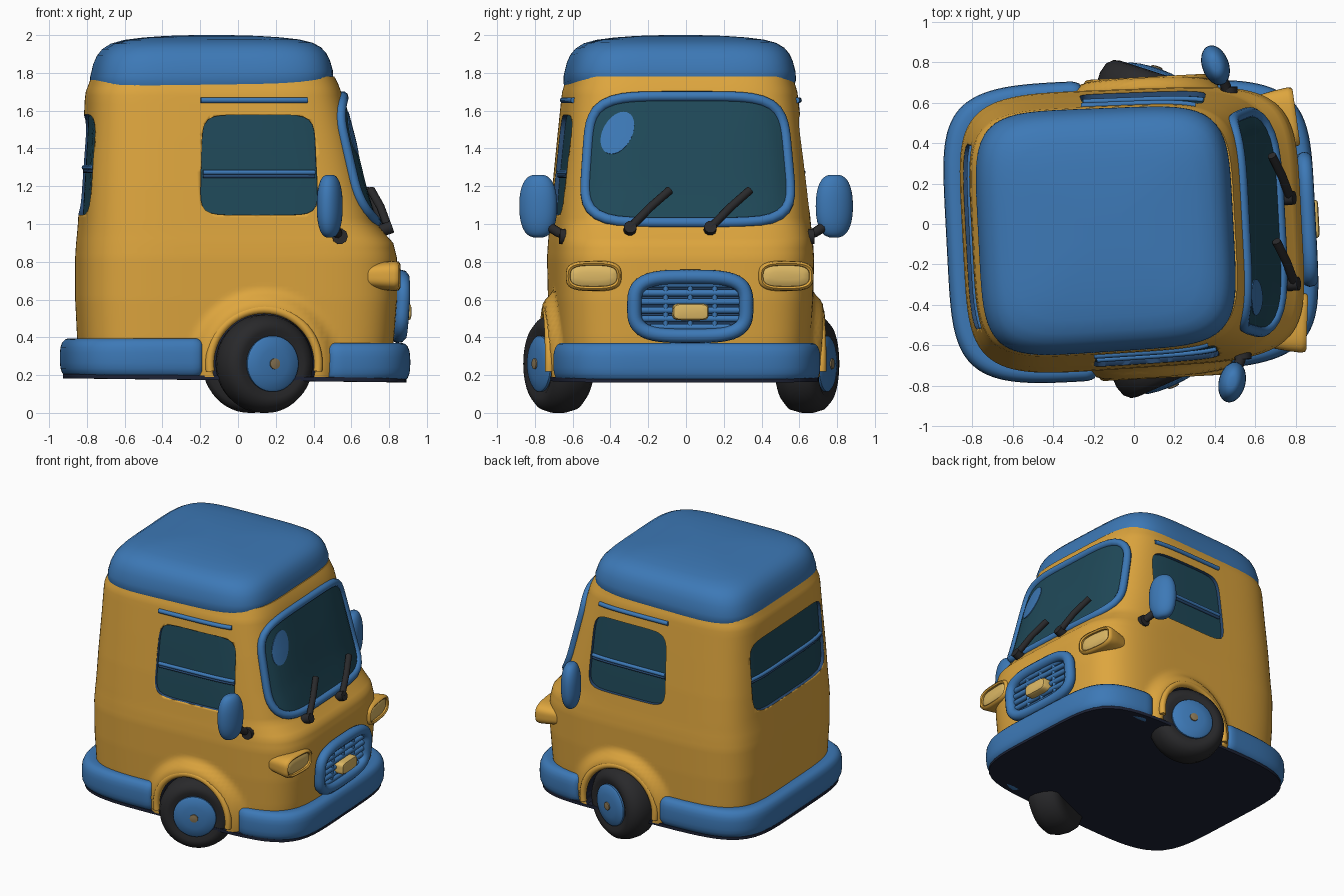
import bpy, bmesh, math
from mathutils import Vector, Matrix
from mathutils.bvhtree import BVHTree

if "Cube" in bpy.data.objects:
    bpy.data.objects.remove(bpy.data.objects["Cube"])

def material(name, rgb):
    m = bpy.data.materials.new(name)
    m.diffuse_color = (*rgb, 1)
    m.use_nodes = True
    m.node_tree.nodes["Principled BSDF"].inputs["Base Color"].default_value = m.diffuse_color
    return m

YELLOW = material("mustard_yellow", (0.73, 0.38, 0.048))
BLUE = material("mid_blue", (0.046, 0.19, 0.47))
DEEP = material("deep_blue", (0.022, 0.07, 0.17))
GLASS = material("teal_glass", (0.014, 0.067, 0.10))
BLACK = material("rubber_black", (0.022, 0.022, 0.024))
CREAM = material("lamp_cream", (0.72, 0.48, 0.13))
NAVY = material("underside_navy", (0.012, 0.016, 0.035))
HUB = material("hub_tan", (0.25, 0.18, 0.09))
parts = []

def select(ob):
    bpy.ops.object.select_all(action='DESELECT')
    ob.select_set(True); bpy.context.view_layer.objects.active = ob

def finish(name, verts, faces, mat, angle=45):
    me = bpy.data.meshes.new(name)
    me.from_pydata([tuple(v) for v in verts], [], faces)
    bm = bmesh.new(); bm.from_mesh(me)
    bmesh.ops.recalc_face_normals(bm, faces=bm.faces)
    bm.to_mesh(me); bm.free()
    ob = bpy.data.objects.new(name, me)
    bpy.context.collection.objects.link(ob)
    me.materials.append(mat)
    select(ob)
    bpy.ops.object.shade_smooth_by_angle(angle=math.radians(angle))
    parts.append(ob)
    return ob

def loft(name, rings, mat, angle=45):
    """Skin a list of equal-length closed rings and cap both ends."""
    n = len(rings[0]); verts = [v for r in rings for v in r]
    faces = [(i*n + k, i*n + (k + 1) % n, (i + 1)*n + (k + 1) % n, (i + 1)*n + k)
             for i in range(len(rings) - 1) for k in range(n)]
    faces += [tuple(range(n)), tuple(range((len(rings) - 1)*n, len(rings)*n))]
    return finish(name, verts, faces, mat, angle)

def sup(t, n):
    """Point on a unit rounded square in direction t."""
    c, s = math.cos(t), math.sin(t)
    r = (abs(c)**n + abs(s)**n) ** (-1 / n)
    return c*r, s*r

def circle(n): return [2*math.pi*i/n for i in range(n)]

def plan(t, rear, front, w, n=5):
    u, v = sup(t, n)
    x = (front + rear)/2 + u*(front - rear)/2
    return x, v*w*(1 - 0.022*x)

def lerp_profile(prof, steps):
    out = []
    for a, b in zip(prof, prof[1:]):
        k = max(1, round((b[0] - a[0])/steps))
        out += [[p + (q - p)*i/k for p, q in zip(a, b)] for i in range(k)]
    return out + [list(prof[-1])]

# body shell: height, rear, front, half width
WX, WZ = 0.10, 0.26
PROFILE = [(0.19, -.82, .79, .66), (0.40, -.84, .815, .675), (0.60, -.85, .83, .685),
           (0.82, -.85, .83, .69), (0.90, -.845, .81, .685), (0.95, -.84, .765, .68),
           (1.01, -.835, .715, .675), (1.20, -.825, .66, .66), (1.45, -.81, .60, .635),
           (1.66, -.80, .545, .613), (1.70, -.795, .535, .608), (1.74, -.78, .52, .596), (1.78, -.765, .50, .586)]
rings = []
for z, r, f, w in lerp_profile(PROFILE, 0.025):
    ring = []
    for t in circle(200):
        x, y = plan(t, r, f, w)
        k = min(1, max(0, (0.40 - math.hypot(x - WX, z - WZ))/0.09))   # flared wheel arch
        if abs(y) > .5:
            y += math.copysign(0.06*k*k*(3 - 2*k), y)
        ring.append(Vector((x, y, z)))
    rings.append(ring)
body = loft("body_shell", rings, YELLOW, angle=40)
bm = bmesh.new(); bm.from_mesh(body.data)
BVH = BVHTree.FromBMesh(bm); bm.free()

def carve(cut):
    """Cut a recess into the shell; its walls keep the cutter's colour."""
    parts.remove(cut)
    mod = body.modifiers.new("recess", 'BOOLEAN')
    mod.operation = 'DIFFERENCE'; mod.object = cut
    mod.solver = 'EXACT'; mod.material_mode = 'TRANSFER'
    select(body)
    bpy.ops.object.modifier_apply(modifier="recess")
    bpy.data.objects.remove(cut)

# wheel wells
for s in (-1, 1):
    carve(loft("well_cutter", [[(WX + .274*math.cos(t), s*y, WZ + .274*math.sin(t)) for t in circle(64)]
                               for y in (.36, 1.0)], NAVY))

# domed roof cap
rings = []
for z, k in [(1.735, .97), (1.735, 1.0), (1.755, 1.012), (1.80, 1.01), (1.86, .985), (1.90, .955), (1.932, .91),
             (1.958, .84), (1.976, .73), (1.988, .57), (1.996, .38), (2.0, .15)]:
    ring = []
    for t in circle(120):
        x, y = plan(t, -.625*k - .14, .625*k - .14, .594*k, 5)
        ring.append((x, y, z + 0.025*x*min(1, (2 - z)/.2)))
    rings.append(ring)
loft("roof_cap", rings, BLUE, angle=60)

# projection of flat outlines onto the shell
AXES = {"right": (0, 1, 0), "left": (0, -1, 0), "front": (-1, 0, 0), "back": (1, 0, 0)}
def on_body(side, u, v, off):
    d = Vector(AXES[side])
    o = (Vector((u, 0, v)) if d.y else Vector((0, u, v))) - d*3
    hit, nor, _, _ = BVH.ray_cast(o, d)
    if nor.dot(d) > 0: nor = -nor
    return hit + nor*off

def outline(cu, cv, hu, hv, n=5, taper=0, rot=0, count=72):
    pts = []
    for t in circle(count):
        a, b = sup(t, n)
        a, b = a*hu*(1 - taper*b), b*hv
        pts.append((cu + a*math.cos(rot) - b*math.sin(rot), cv + a*math.sin(rot) + b*math.cos(rot)))
    return pts

def patch(name, side, pts, mat, off):
    cu = sum(p[0] for p in pts)/len(pts); cv = sum(p[1] for p in pts)/len(pts)
    rings = [[on_body(side, cu + (u - cu)*k, cv + (v - cv)*k, off) for u, v in pts]
             for k in (.03, .2, .4, .6, .8, .9, 1)]
    rings.append([on_body(side, u, v, min(-.01, off - .006)) for u, v in pts])
    return loft(name, rings, mat)

def tube(name, pts, radius, mat, cyclic=False):
    cu = bpy.data.curves.new(name, 'CURVE'); cu.dimensions = '3D'
    cu.bevel_depth = radius; cu.bevel_resolution = 3; cu.use_fill_caps = True
    sp = cu.splines.new('POLY'); sp.points.add(len(pts) - 1); sp.use_cyclic_u = cyclic
    for p, q in zip(sp.points, pts): p.co = (*q, 1)
    ob = bpy.data.objects.new(name, cu); bpy.context.collection.objects.link(ob)
    select(ob)
    bpy.ops.object.convert(target='MESH')
    ob = bpy.context.object
    ob.data.materials.clear(); ob.data.materials.append(mat)
    bpy.ops.object.shade_smooth_by_angle(angle=math.radians(60))
    parts.append(ob)

def frame(name, side, pts, radius, mat, off=0.0):
    tube(name, [on_body(side, u, v, off) for u, v in pts], radius, mat, True)

def strip(name, side, u0, u1, v, radius, mat, off=0.0):
    tube(name, [on_body(side, u0 + (u1 - u0)*i/16, v, off) for i in range(17)], radius, mat)

# windscreen with frame and glint
screen = outline(0, 1.34, .53, .335, 5, .05)
patch("windscreen_glass", "front", screen, GLASS, .008)
frame("windscreen_frame", "front", screen, .028, BLUE, .004)
patch("windscreen_glint", "front", outline(-.37, 1.48, .075, .12, 2, 0, -.5), BLUE, .012)

# recessed side and back windows with a cross bar, and vents above the doors
def window(side, cu, hu, taper, bar):
    win = outline(cu, 1.315, hu, .265, 7, taper)
    d = Vector(AXES[side])
    inner = [on_body(side, u, v, -.03) for u, v in win]
    carve(loft("window_cutter", [inner, [p - d*.3 for p in inner]], DEEP))
    patch(side + "_window_glass", side, win, GLASS, -.024)
    strip(side + "_window_bar", side, cu - hu + .01, cu + hu - .01, bar, .013, BLUE, -.016)
    strip(side + "_window_bar_shade", side, cu - hu + .01, cu + hu - .01, bar - .02, .010, DEEP, -.02)
for side in ("right", "left"):
    window(side, .08, .308, .03, 1.275)
    strip(side + "_vent_strip", side, -.23, .335, 1.655, .016, BLUE, .002)
window("back", 0, .465, 0, 1.30)

# grille with bars and badge
g = outline(0, .565, .295, .155, 3.5)
patch("grille_backing", "front", g, DEEP, .015)
frame("grille_frame", "front", g, .038, BLUE, .033)
for i in range(6):
    w = .27 if 0 < i < 5 else .21
    strip("grille_bar", "front", -w, w, .455 + i*.045, .0185, BLUE, .020)
for u in (-.13, 0, .13):
    tube("grille_post", [on_body("front", u, .44 + .05*i, .022) for i in range(6)], .014, BLUE)

def stack(name, mat, hu, hv, n, M, layers):
    """Rounded block facing +x: layers are (depth, inset)."""
    loft(name, [[M @ Vector((x, sup(t, n)[0]*(hu - s), sup(t, n)[1]*(hv - s))) for t in circle(48)]
                for x, s in layers], mat)

stack("grille_badge", CREAM, .095, .045, 5, Matrix.Translation((.83, 0, .535)),
      [(0, 0), (.07, 0), (.082, .006), (.086, .02)])

# bumpers: rounded section swept round the plan
def bumper(name, test, zc, w):
    ts = [t for t in [i*2*math.pi/400 - (0 if test(-1) else math.pi) for i in range(400)]
          if test(plan(t, -.86, .83, w)[0])]
    rings = []
    for i, t in enumerate(ts):
        e = min(i, len(ts) - 1 - i)
        k = (0.80, 0.92, 0.98)[e] if e < 3 else 1
        ring = []
        for a in circle(24):
            u, v = sup(a, 3)
            o = .01 + u*.06*k
            x, y = plan(t, -.86 - o, .83 + o, w + o)
            ring.append((x, y, zc + v*.103*k))
        rings.append(ring)
    loft(name, rings, BLUE, angle=60)
bumper("front_bumper", lambda x: x > .42, .268, .655)
bumper("rear_bumper", lambda x: x < -.205, .292, .668)

# floor pan reaching under the bumpers
loft("floor_pan", [[(x, y, z - .012*x) for x, y in [plan(t, -.915, .88, .715) for t in circle(96)]]
                   for z in (.172, .195)], NAVY)

for s, label in ((-1, "right"), (1, "left")):
    # headlamp housing and lens
    M = Matrix.Translation((.64, s*.495, .725)) @ Matrix.Rotation(s*math.radians(5), 4, 'Z')
    stack(label + "_headlamp_housing", YELLOW, .148, .08, 3.2, M,
          [(0, .02), (.10, .006), (.165, 0), (.185, .004), (.192, .014), (.185, .024), (.165, .026)])
    stack(label + "_headlamp_lens", CREAM, .124, .055, 3.2, M, [(.1, 0), (.172, 0), (.18, .015), (.184, .035)])

    # wheel, toed outward at the front
    W = (Matrix.Translation((WX + .005, s*.66, WZ)) @ Matrix.Rotation(-s*math.radians(21), 4, 'Z')
         @ Matrix.Rotation(-s*math.pi/2, 4, 'X'))
    def lathe(name, mat, prof):
        loft(name, [[W @ Vector((r*math.cos(t), r*math.sin(t), h)) for t in circle(48)] for r, h in prof], mat)
    lathe(label + "_tyre", BLACK, [(.14, -.11), (.21, -.115), (.245, -.085), (.26, -.03), (.26, .03),
                                   (.245, .08), (.215, .108), (.18, .115), (.15, .10)])
    lathe(label + "_hub_disc", BLUE, [(.148, .09), (.148, .112), (.135, .122), (.08, .132), (.03, .136)])
    lathe(label + "_hub_cap", HUB, [(.03, .13), (.028, .143), (.01, .146)])

    # arch lip over the wheel
    tube(label + "_arch_lip", [(WX + .288*math.cos(a), s*.722, WZ + .288*math.sin(a))
         for a in [math.radians(-8 + 196*i/36) for i in range(37)]], .024, YELLOW)

    # door mirror on its stalk
    M = Matrix.Translation((.445, s*.785, 1.095)) @ Matrix.Rotation(s*math.radians(17), 4, 'Z')
    rings = []
    for i in range(1, 20):
        a = math.pi*i/20 - math.pi/2
        c, h = math.cos(a)**.7, math.copysign(abs(math.sin(a))**.9, a)
        rings.append([M @ Vector((.066*c*math.cos(t), .102*c*math.sin(t), .167*h)) for t in circle(32)])
    loft(label + "_mirror", rings, BLUE, angle=60)
    tube(label + "_mirror_stalk", [(.50, s*.61, .93), (.49, s*.68, .955), (.46, s*.75, 1.0)], .026, BLACK)
    tube(label + "_mirror_foot", [(.505, s*.58, .93), (.505, s*.675, .935)], .042, BLACK)

# wipers
for y in (-.315, .11):
    tube("wiper_arm", [(.78, y, .98), (.745, y + .11, 1.09), (.70, y + .215, 1.18)], .022, BLACK)
    tube("wiper_pivot", [(.70, y, .95), (.80, y, .985)], .034, BLACK)

# the whole car stands turned slightly about the vertical
TURN = Matrix.Translation((0, -.022, 0)) @ Matrix.Rotation(math.radians(3), 4, 'Z')
for ob in parts:
    ob.data.transform(TURN)
